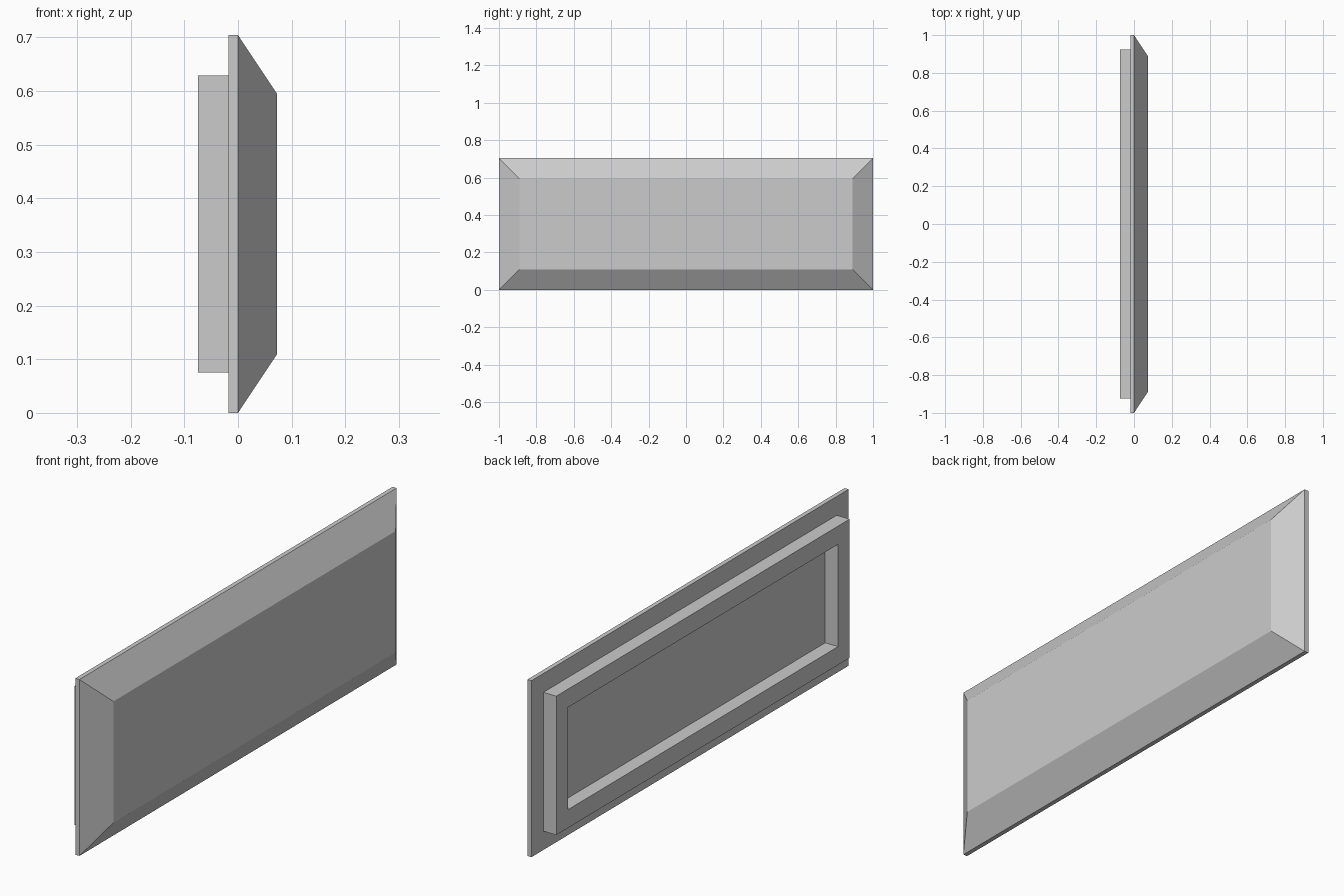
import bpy
import bmesh

cube = bpy.data.objects.get("Cube")
if cube:
    bpy.data.objects.remove(cube, do_unlink=True)

HALF_Y, HEIGHT = 1.0, 0.704
BACK, BASE, FRONT = -0.018, 0.0, 0.073
RIM_BACK = -0.075

grey = bpy.data.materials.new("plain grey")
grey.use_nodes = True
colour = (0.6, 0.6, 0.6, 1)
grey.diffuse_color = colour
grey.node_tree.nodes["Principled BSDF"].inputs["Base Color"].default_value = colour


def loft(name, sections, closed=False):
    """Join rectangles, each given as (x, inset from the panel edge)."""
    bm = bmesh.new()
    rings = []
    for x, inset in sections:
        y, low, high = HALF_Y - inset, inset, HEIGHT - inset
        rings.append([bm.verts.new((x, *p)) for p in
                      ((-y, low), (y, low), (y, high), (-y, high))])
    pairs = list(zip(rings, rings[1:]))
    if closed:
        pairs.append((rings[-1], rings[0]))
    else:
        bm.faces.new(rings[0])
        bm.faces.new(rings[-1])
    for a, b in pairs:
        for i in range(4):
            j = (i + 1) % 4
            bm.faces.new((a[i], a[j], b[j], b[i]))
    bmesh.ops.recalc_face_normals(bm, faces=bm.faces)
    mesh = bpy.data.meshes.new(name)
    bm.to_mesh(mesh)
    bm.free()
    mesh.materials.append(grey)
    obj = bpy.data.objects.new(name, mesh)
    bpy.context.collection.objects.link(obj)


# Flat slab with a bevelled front
loft("bevelled_panel", [(BACK, 0), (BASE, 0), (FRONT, 0.11)])

# Raised rectangular frame on the back
loft("back_frame", [(BACK, 0.075), (RIM_BACK, 0.075),
                    (RIM_BACK, 0.148), (BACK, 0.148)], closed=True)
